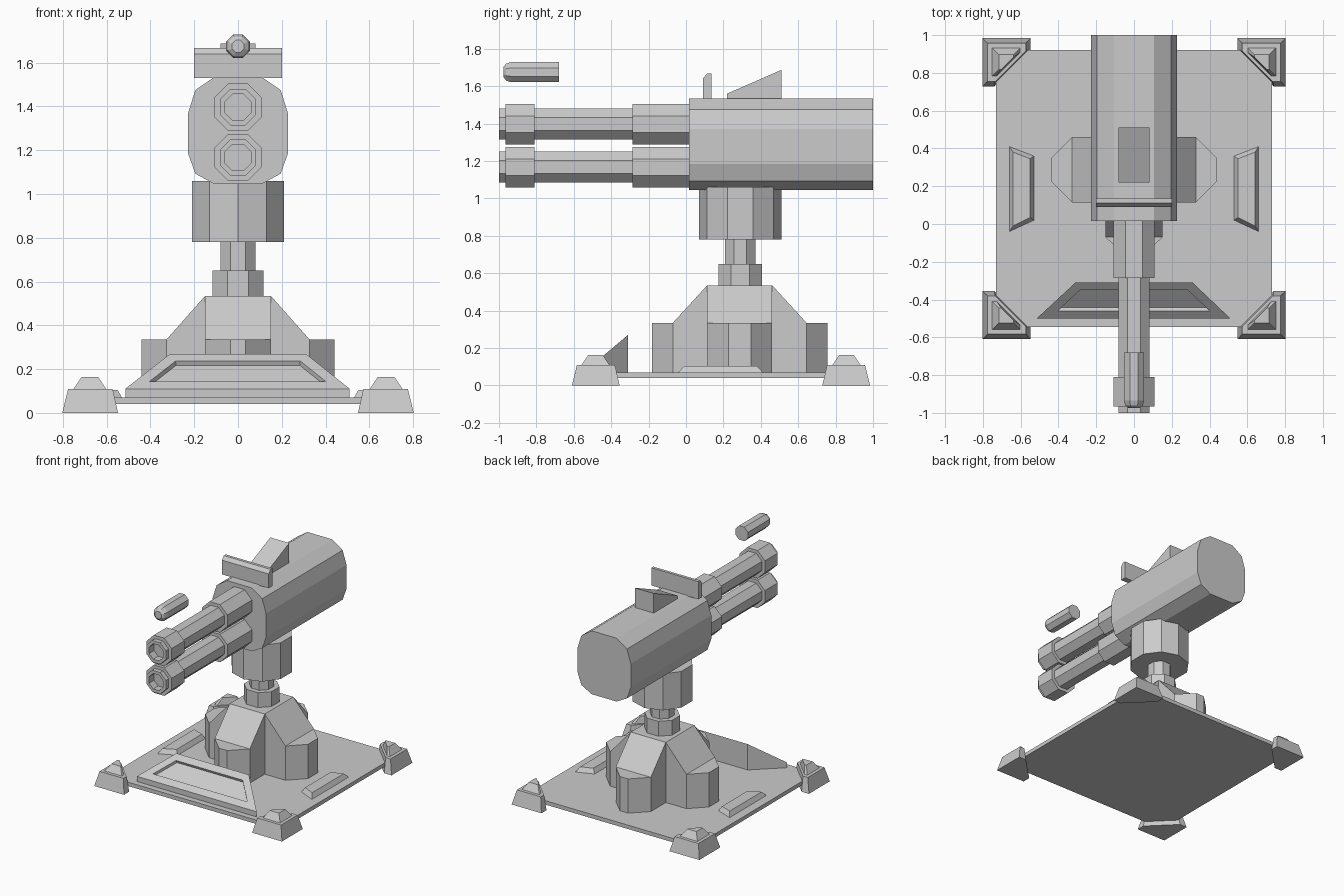
import bpy, bmesh
from math import sin, cos, pi
from mathutils import Vector

cube = bpy.data.objects.get("Cube")
if cube:
    bpy.data.objects.remove(cube, do_unlink=True)

GREY = (0.6, 0.6, 0.6, 1.0)
metal = bpy.data.materials.new("plain_grey_metal")
metal.use_nodes = True
metal.diffuse_color = GREY
metal.node_tree.nodes["Principled BSDF"].inputs["Base Color"].default_value = GREY


def loft(name, rings, panel=None):
    """Skin matching rings of points, cap both ends, optionally recess the last cap."""
    bm = bmesh.new()
    loops = [[bm.verts.new(p) for p in ring] for ring in rings]
    n = len(loops[0])
    for a, b in zip(loops, loops[1:]):
        for i in range(n):
            j = (i + 1) % n
            bm.faces.new((a[i], a[j], b[j], b[i]))
    bm.faces.new(loops[0])
    cap = bm.faces.new(loops[-1])
    bmesh.ops.recalc_face_normals(bm, faces=bm.faces)
    if panel:
        width, depth = panel
        bmesh.ops.inset_individual(bm, faces=[cap], thickness=width, use_even_offset=True)
        bmesh.ops.inset_individual(bm, faces=[cap], thickness=0.006, depth=-depth,
                                   use_even_offset=True)
    mesh = bpy.data.meshes.new(name)
    bm.to_mesh(mesh)
    bm.free()
    mesh.materials.append(metal)
    ob = bpy.data.objects.new(name, mesh)
    bpy.context.collection.objects.link(ob)
    return ob


def flat(outline, z):
    return [(x, y, z) for x, y in outline]


def prism_z(name, outline, z0, z1):
    return loft(name, [flat(outline, z0), flat(outline, z1)])


def prism_x(name, outline, half):
    return loft(name, [[(s * half, y, z) for y, z in outline] for s in (-1, 1)])


def ngon(n, r, turn=0.0):
    return [(r * sin(2 * pi * (i + turn) / n), -r * cos(2 * pi * (i + turn) / n))
            for i in range(n)]


def turned_y(name, z, steps, n=8):
    """Stepped round part along y; steps are (y, flat radius)."""
    return loft(name, [[(u, y, z + v) for u, v in ngon(n, r / cos(pi / n), 0.5)]
                       for y, r in steps])


def rect(x, y0, y1):
    return [(-x, y0), (x, y0), (x, y1), (-x, y1)]


# Base plate
prism_z("base_plate", rect(0.73, -0.545, 0.92), 0.04, 0.07)

# Corner feet: (z, inset, length, short edge) per tier
TIERS = [(0, 0, 0.255, 0.063), (0.11, 0.027, 0.23, 0.068),
         (0.11, 0.052, 0.2, 0.076), (0.163, 0.087, 0.165, 0.1)]
for sx, side in ((-1, "right"), (1, "left")):
    for sy, end in ((-1, "front"), (1, "back")):
        rings = []
        for z, d, l, s in TIERS:
            plan = [(d, d), (l, d), (l, s), (s, l), (d, l)]
            rings.append([(sx * (0.803 - u), 0.187 + sy * (0.797 - v), z) for u, v in plan])
        loft(f"foot_{end}_{side}", rings)

    # Raised side pad
    low = [(0.66, 0.41), (0.53, 0.36), (0.53, 0.02), (0.66, -0.04)]
    high = [(0.64, 0.38), (0.55, 0.345), (0.55, 0.035), (0.64, -0.01)]
    loft(f"side_pad_{side}", [[(sx * x, y, z) for x, y in o]
                              for o, z in ((low, 0.07), (high, 0.104))])

# Sloped front panel with a recess
loft("front_panel", [
    [(-0.515, -0.5, 0.07), (0.51, -0.5, 0.07), (0.31, -0.31, 0.07), (-0.31, -0.31, 0.07)],
    [(-0.515, -0.5, 0.11), (0.51, -0.5, 0.11), (0.31, -0.31, 0.27), (-0.31, -0.31, 0.27)],
], panel=(0.052, 0.02))

# Pedestal: two crossed bars with chamfered ends and sloped shoulders
CY = 0.287


def pedestal_bar(name, end, shoulder, top, width, tip, swap):
    def place(u, v, z):
        return (v, CY + u, z) if swap else (u, CY + v, z)
    plan = [(end, -tip), (end, tip), (shoulder, width), (-shoulder, width),
            (-end, tip), (-end, -tip), (-shoulder, -width), (shoulder, -width)]
    loft(name + "_lower", [[place(u, v, z) for u, v in plan] for z in (0.07, 0.335)])
    side = [(-shoulder, 0.335), (shoulder, 0.335), (top, 0.535), (-top, 0.535)]
    loft(name + "_upper", [[place(u, v, z) for u, z in side] for v in (-width, width)])


pedestal_bar("pedestal_across", 0.44, 0.327, 0.15, 0.174, 0.06, False)
pedestal_bar("pedestal_along", 0.47, 0.357, 0.174, 0.15, 0.035, True)

# Column, neck and swivel block
for name, n, r, turn, z0, z1 in (("column", 8, 0.127, 0.5, 0.53, 0.65),
                                 ("neck", 8, 0.087, 0.5, 0.65, 0.79),
                                 ("swivel_block", 10, 0.22, 0, 0.78, 1.06)):
    prism_z(name, [(x, y + 0.29) for x, y in ngon(n, r, turn)], z0, z1)

# Gun housing
half = [(0.107, 1.045), (0.195, 1.093), (0.228, 1.185),
        (0.228, 1.37), (0.195, 1.475), (0.107, 1.535)]
profile = half + [(-x, z) for x, z in reversed(half)]
loft("gun_housing", [[(x, y, z) for x, z in profile] for y in (0.017, 1.0)])

# Twin barrels with collars and open bores
for name, z in (("upper_barrel", 1.397), ("lower_barrel", 1.167)):
    turned_y(name, z, [(0.03, 0.108), (-0.285, 0.108), (-0.285, 0.083), (-0.81, 0.083),
                       (-0.81, 0.108), (-0.965, 0.108), (-0.965, 0.083), (-1.0, 0.083),
                       (-1.0, 0.06), (-0.94, 0.06)])

# Sights on top of the housing
prism_x("front_sight", [(0.09, 1.53), (0.09, 1.64), (0.112, 1.667),
                        (0.135, 1.667), (0.135, 1.53)], 0.2)
prism_x("rear_sight", [(0.22, 1.53), (0.22, 1.56), (0.51, 1.687), (0.51, 1.53)], 0.081)

# Floating round
turned_y("bullet", 1.675, [(-0.68, 0.054), (-0.935, 0.054), (-0.962, 0.045), (-0.975, 0.028)])
